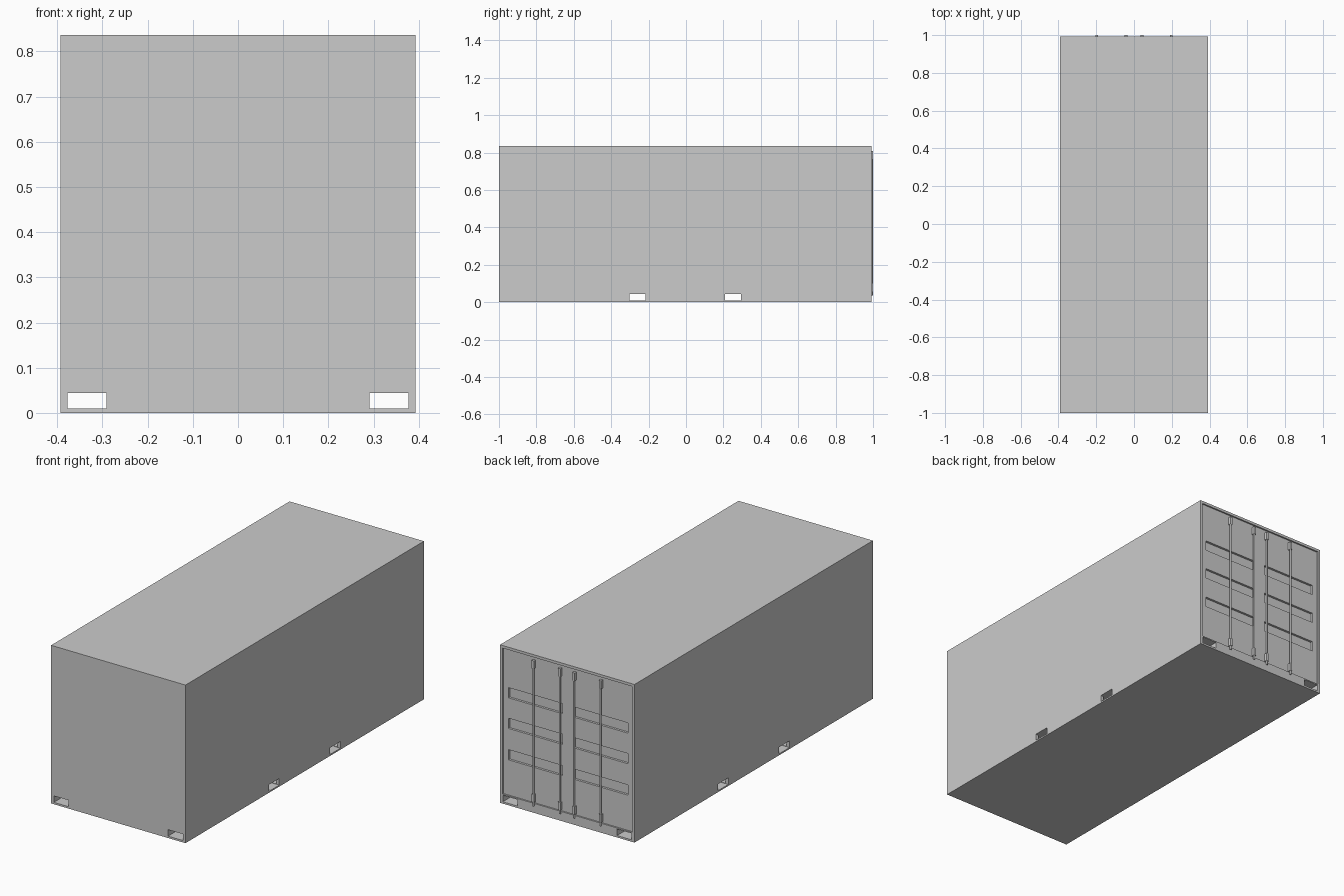
import bpy, bmesh
from mathutils import Matrix, Vector

if "Cube" in bpy.data.objects:
    bpy.data.objects.remove(bpy.data.objects["Cube"])

W, H, BACK = 0.393, 0.836, 0.992


def boxes(name, items, helper=False):
    """One object holding boxes given as (x0, x1, y0, y1, z0, z1)."""
    bm = bmesh.new()
    for x0, x1, y0, y1, z0, z1 in items:
        c = Vector(((x0 + x1) / 2, (y0 + y1) / 2, (z0 + z1) / 2))
        s = (x1 - x0, y1 - y0, z1 - z0, 1)
        bmesh.ops.create_cube(bm, size=1, matrix=Matrix.Translation(c) @ Matrix.Diagonal(s))
    me = bpy.data.meshes.new(name)
    bm.to_mesh(me)
    bm.free()
    ob = bpy.data.objects.new(name, me)
    bpy.context.collection.objects.link(ob)
    ob.hide_render = helper
    return ob


# Main container body
body = boxes("container_body", [(-W, W, -1, BACK, 0, H)])

# Lifting pockets running through the base, lengthwise and crosswise
long_cut = boxes("long_pocket_cutter",
                 [(x - 0.043, x + 0.043, -1.1, 1.1, 0.01, 0.044) for x in (-0.334, 0.334)], True)
cross_cut = boxes("cross_pocket_cutter",
                  [(-0.5, 0.5, y - 0.043, y + 0.043, 0.008, 0.043) for y in (-0.26, 0.251)], True)

# Recessed doors at the back, with three deeper bands in each leaf
DOOR = BACK - 0.008
door_cut = boxes("door_recess_cutter", [(-0.38, 0.38, DOOR, 1.1, 0.05, 0.822)], True)
band_cut = boxes("door_band_cutter",
                 [(x - 0.158, x + 0.158, DOOR - 0.012, 1.1, z, z + 0.054)
                  for x in (-0.192, 0.192) for z in (0.236, 0.402, 0.564)], True)

for cutter in (long_cut, cross_cut, door_cut, band_cut):
    m = body.modifiers.new(cutter.name, 'BOOLEAN')
    m.operation, m.solver, m.object = 'DIFFERENCE', 'EXACT', cutter

# Bake the cuts and remove the cutters
bpy.context.view_layer.update()
dg = bpy.context.evaluated_depsgraph_get()
mesh = bpy.data.meshes.new_from_object(body.evaluated_get(dg))
body.modifiers.clear()
body.data = mesh
for cutter in (long_cut, cross_cut, door_cut, band_cut):
    bpy.data.objects.remove(cutter)

# Locking rods with a clamp at each end
for i, x in enumerate((-0.197, -0.042, 0.042, 0.197)):
    bpy.ops.mesh.primitive_cylinder_add(vertices=12, radius=0.005, depth=0.767,
                                        location=(x, 0.994, 0.4205))
    rod = bpy.context.object
    rod.name = f"locking_rod_{i + 1}"
    bpy.ops.object.shade_smooth_by_angle()
    boxes(f"rod_clamps_{i + 1}",
          [(x - 0.007, x + 0.007, DOOR - 0.002, 1.0, z, z + 0.042) for z in (0.058, 0.765)])
